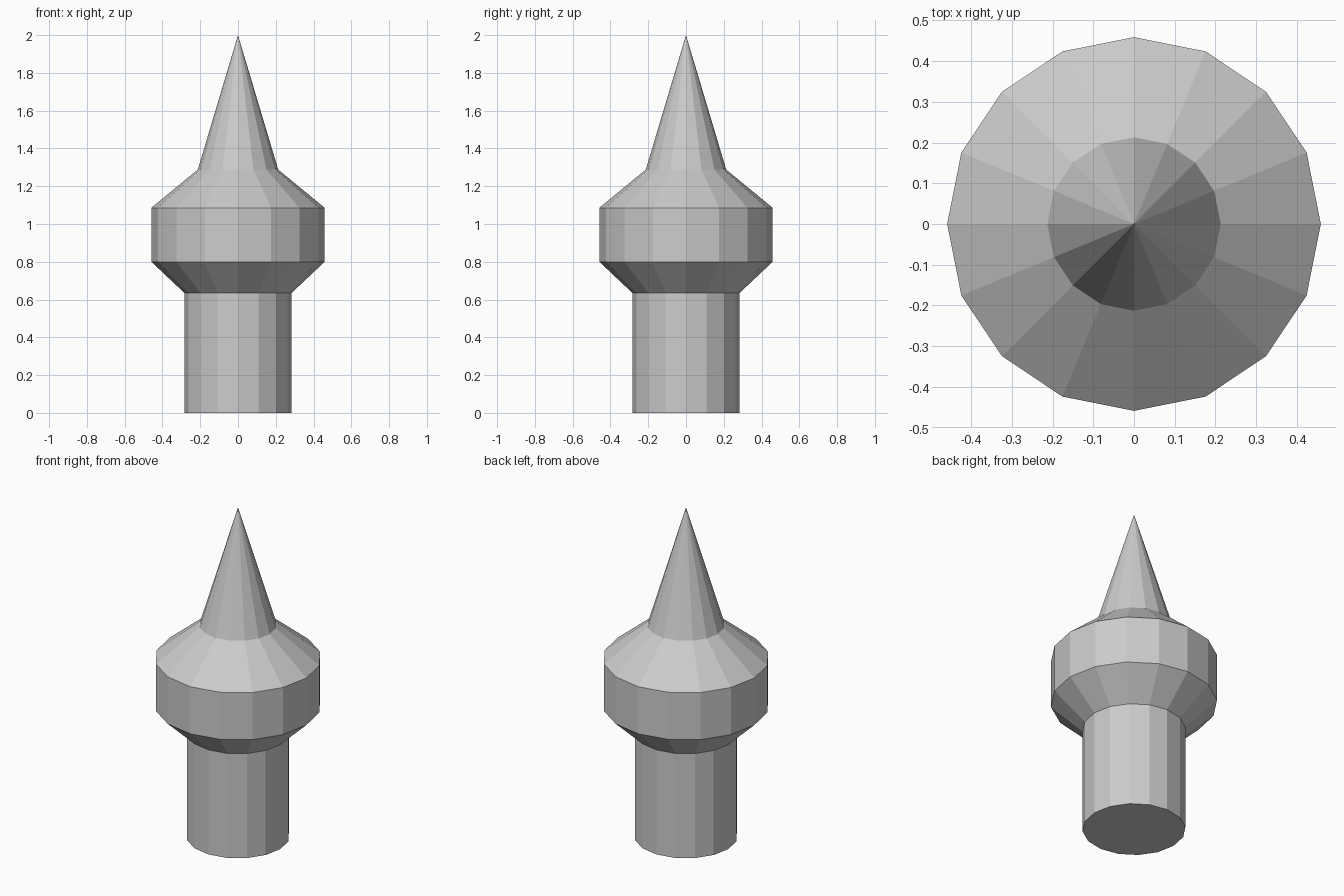
import bpy
import bmesh
from math import tau
from mathutils import Vector

if "Cube" in bpy.data.objects:
    bpy.data.objects.remove(bpy.data.objects["Cube"])

SIDES = 16

# Outline (radius, height): shaft, lower flare, collar, shoulder, spike tip
PROFILE = [(0, 0), (0.284, 0), (0.284, 0.635), (0.459, 0.80),
           (0.459, 1.086), (0.213, 1.288), (0, 2.0)]


def lathe(name, profile, sides):
    bm = bmesh.new()
    verts = [bm.verts.new((r, 0, z)) for r, z in profile]
    edges = [bm.edges.new(pair) for pair in zip(verts, verts[1:])]
    bmesh.ops.spin(bm, geom=verts + edges, cent=Vector(), axis=Vector((0, 0, 1)),
                   angle=tau, steps=sides, use_merge=False)
    bmesh.ops.remove_doubles(bm, verts=bm.verts, dist=1e-4)
    bmesh.ops.recalc_face_normals(bm, faces=bm.faces)
    # Turn the base fan into one flat cap
    base = [f for f in bm.faces if f.normal.z < -0.99]
    bmesh.ops.dissolve_faces(bm, faces=base)
    mesh = bpy.data.meshes.new(name)
    bm.to_mesh(mesh)
    bm.free()
    obj = bpy.data.objects.new(name, mesh)
    bpy.context.collection.objects.link(obj)
    return obj


# Spiked post, turned as one closed flat-shaded solid
lathe("spiked_post", PROFILE, SIDES)
